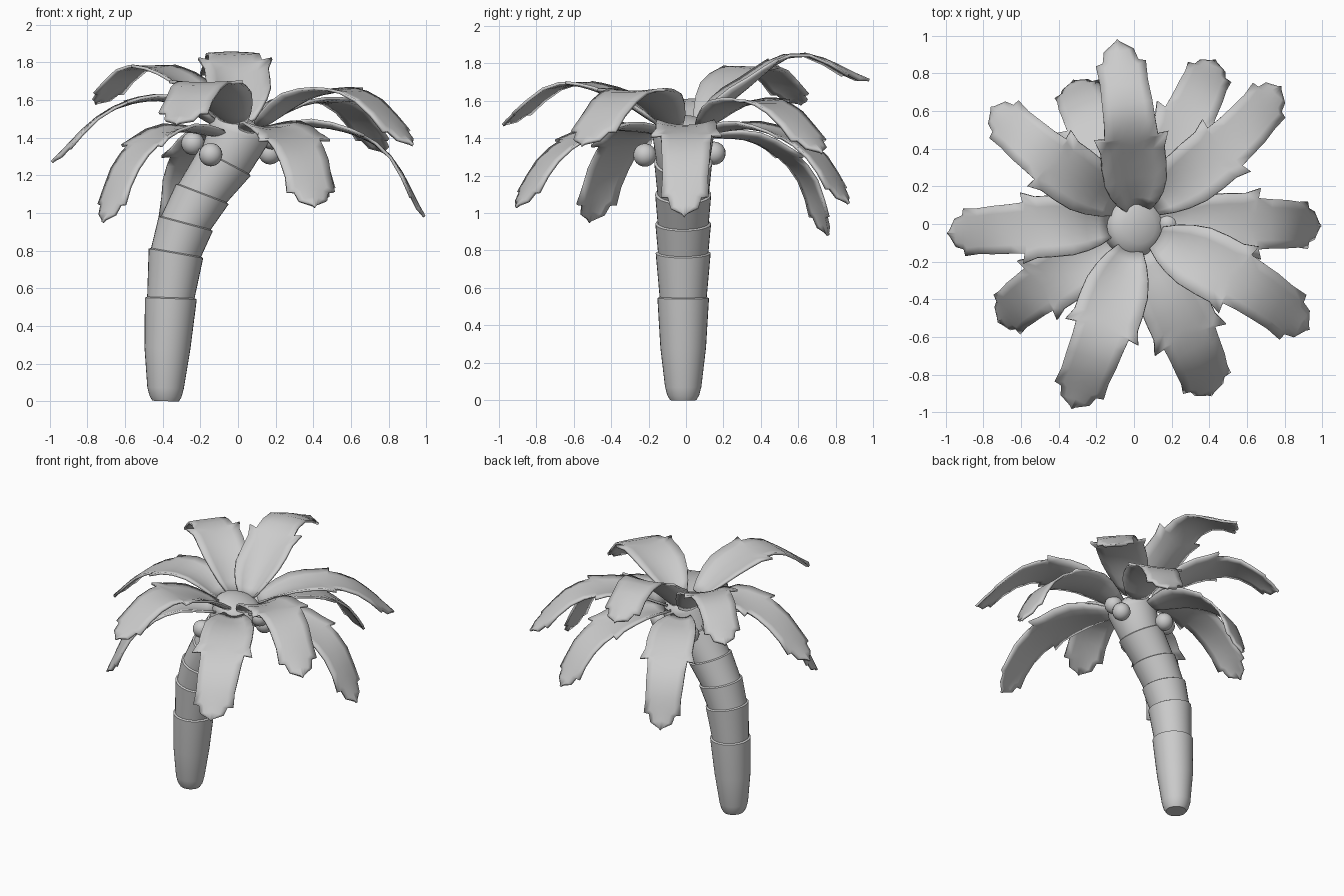
import bpy, bmesh, math
from mathutils import Vector

if "Cube" in bpy.data.objects:
    bpy.data.objects.remove(bpy.data.objects["Cube"])


def finish(bm, name, angle=35):
    bmesh.ops.recalc_face_normals(bm, faces=bm.faces)
    mesh = bpy.data.meshes.new(name)
    bm.to_mesh(mesh)
    bm.free()
    ob = bpy.data.objects.new(name, mesh)
    bpy.context.collection.objects.link(ob)
    bpy.ops.object.select_all(action='DESELECT')
    ob.select_set(True)
    bpy.context.view_layer.objects.active = ob
    bpy.ops.object.shade_smooth_by_angle(angle=math.radians(angle))
    return ob


# Trunk: tilted rings along a bent path, stepping inward at each joint
rings = [(-.385, 0, .07, 2), (-.385, .025, .085, 2), (-.385, .07, .097, 2),
         (-.375, .28, .122, 2)]                     # x, z, radius, tilt
joints = [(-.357, .545, .138, 2), (-.33, .785, .147, 10), (-.278, .942, .149, 15),
          (-.19, 1.10, .15, 21), (-.07, 1.27, .155, 28)]
for x, z, r, a in joints:
    s, c = math.sin(math.radians(a)), math.cos(math.radians(a))
    rings += [(x, z, r, a), (x + .006 * s, z + .006 * c, r - .012, a)]
for h, r in [(0, .165), (.03, .16), (.06, .135), (.08, .09), (.09, .03)]:
    a = math.radians(18)                            # domed crown
    rings.append((.005 + h * math.sin(a), 1.42 + h * math.cos(a), r, 18))

SIDES = 32
bm = bmesh.new()
loops = []
for x, z, r, a in rings:
    a = math.radians(a)
    loop = []
    for i in range(SIDES):
        t = math.tau * i / SIDES
        u, v = r * math.cos(t), r * math.sin(t)
        loop.append(bm.verts.new((x + u * math.cos(a), v - .015, z - u * math.sin(a))))
    loops.append(loop)
for A, B in zip(loops, loops[1:]):
    for i in range(SIDES):
        j = (i + 1) % SIDES
        bm.faces.new((A[i], A[j], B[j], B[i]))
bm.faces.new(loops[0])
bm.faces.new(loops[-1])
finish(bm, "trunk")

# Coconuts
for i, p in enumerate([(-.145, -.22, 1.31), (.17, .07, 1.32), (-.24, .05, 1.37),
                       (-.14, .15, 1.32), (.18, .0, 1.40)]):
    bm = bmesh.new()
    bmesh.ops.create_uvsphere(bm, u_segments=20, v_segments=12, radius=.062)
    bmesh.ops.translate(bm, vec=p, verts=bm.verts)
    finish(bm, f"coconut_{i + 1}")


def spline(pts, t):
    """Catmull-Rom through the spine points."""
    pts = [Vector(p) for p in pts]
    pts = [2 * pts[0] - pts[1]] + pts + [2 * pts[-1] - pts[-2]]
    n = len(pts) - 3
    k = min(max(int(t * n), 0), n - 1)
    f = t * n - k
    a, b, c, d = pts[k:k + 4]
    return .5 * (2 * b + (c - a) * f + (2 * a - 5 * b + 4 * c - d) * f * f
                 + (3 * b - 3 * c + d - a) * f ** 3)


# Leaf outline: position along midrib, position along edge, half width
outline = [(0, 0, .06), (.08, .08, .095), (.17, .17, .125), (.27, .27, .148),
           (.37, .38, .155), (.44, .47, .155), (.48, .545, .18), (.515, .535, .13),
           (.6, .61, .125), (.7, .71, .122), (.79, .81, .115), (.84, .90, .12),
           (.89, .905, .085), (.94, .955, .07), (1, .985, .012)]
COLS = [-1, -.66, -.33, 0, .33, .66, 1]


def frond(name, pts, width=1.05, cup=.05):
    flat = Vector(pts[-1]) - Vector(pts[0])
    flat.z = 0
    side = flat.normalized().cross(Vector((0, 0, 1)))
    bm = bmesh.new()
    rows = []
    for tc, te, w in outline:
        row = []
        for u in COLS:
            t = tc + (te - tc) * abs(u)
            tangent = spline(pts, min(t + .01, 1)) - spline(pts, max(t - .01, 0))
            normal = side.cross(tangent.normalized())
            k = w * width / .15
            lift = cup * (1 - 1.5 * t) * u * u * k
            row.append(bm.verts.new(spline(pts, t) + side * u * w * width + normal * lift))
        rows.append(row)
    for A, B in zip(rows, rows[1:]):
        for i in range(len(COLS) - 1):
            bm.faces.new((A[i], A[i + 1], B[i + 1], B[i]))
    ob = finish(bm, name, 50)
    mod = ob.modifiers.new("thickness", 'SOLIDIFY')
    mod.thickness = .016
    mod.offset = 0


# Fronds: midrib points from crown to tip
frond("frond_back_high", [(.02, .10, 1.47), (0, .3, 1.65), (-.03, .6, 1.85), (-.09, .98, 1.71)], 1.1, .1)
frond("frond_back_right", [(.08, .12, 1.43), (.2, .38, 1.45), (.34, .67, 1.33), (.43, .87, 1.05)])
frond("frond_right_back", [(.1, .1, 1.46), (.33, .28, 1.58), (.58, .5, 1.56), (.78, .73, 1.32)])
frond("frond_right", [(.14, -.01, 1.42), (.45, 0, 1.46), (.78, 0, 1.33), (.99, -.01, .98)])
frond("frond_right_front", [(.13, -.08, 1.46), (.38, -.2, 1.62), (.66, -.36, 1.62), (.93, -.56, 1.36)], 1.15)
frond("frond_front_right", [(.07, -.15, 1.43), (.21, -.42, 1.44), (.34, -.71, 1.31), (.41, -.91, 1.03)], 1.15)
frond("frond_front_left", [(-.02, -.14, 1.47), (-.11, -.4, 1.63), (-.21, -.68, 1.68), (-.33, -.98, 1.47)], 1.15)
frond("frond_left_front", [(-.1, -.1, 1.41), (-.36, -.25, 1.43), (-.58, -.4, 1.27), (-.72, -.52, .95)])
frond("frond_left", [(-.13, -.01, 1.47), (-.39, -.01, 1.60), (-.71, -.03, 1.53), (-.99, -.05, 1.27)])
frond("frond_left_back", [(-.09, .1, 1.47), (-.3, .24, 1.70), (-.54, .42, 1.77), (-.76, .62, 1.58)])
frond("frond_back_left", [(-.05, .12, 1.41), (-.15, .38, 1.38), (-.27, .63, 1.21), (-.32, .76, .88)])
